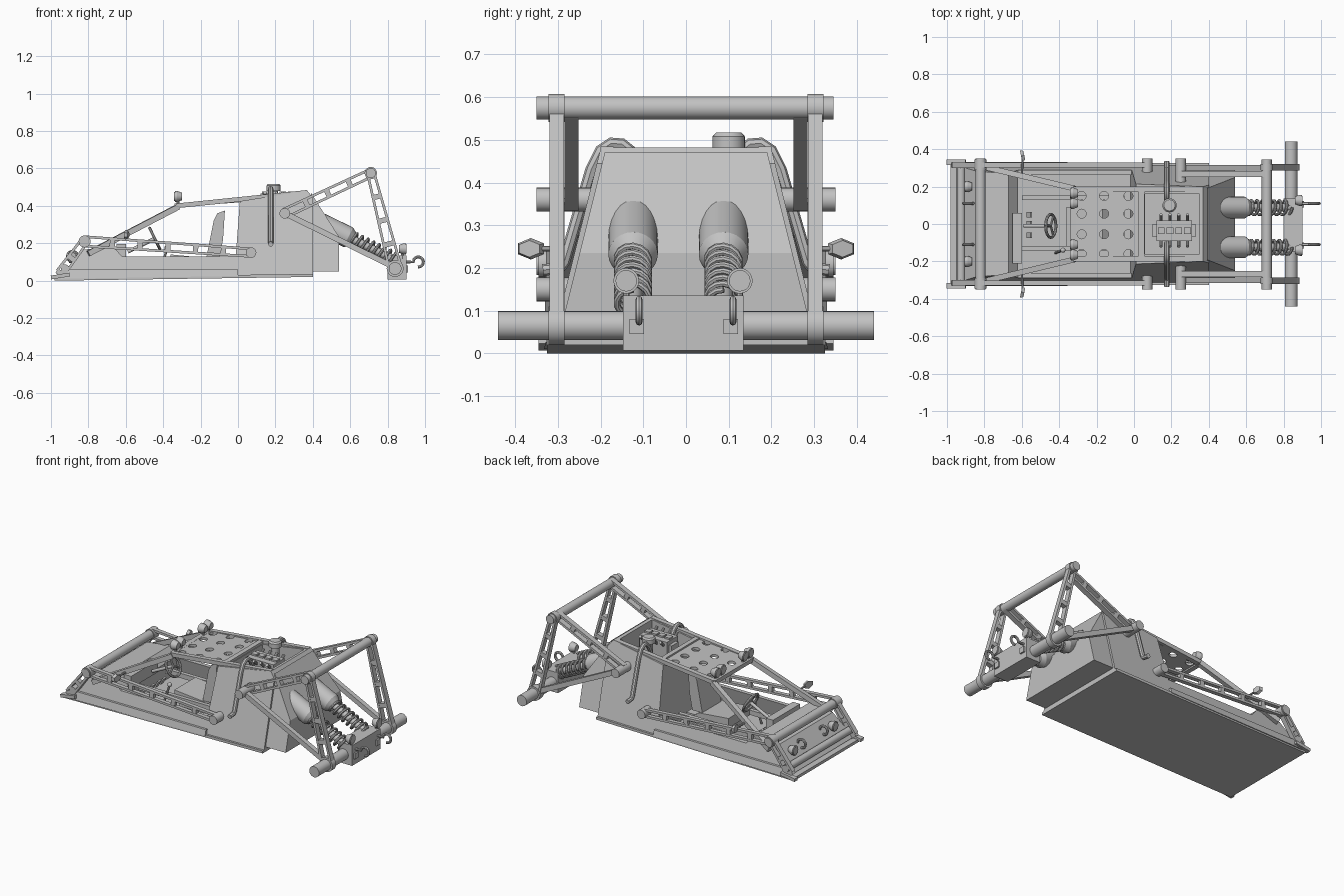
import bpy, bmesh, math
from mathutils import Vector, Matrix

if "Cube" in bpy.data.objects:
    bpy.data.objects.remove(bpy.data.objects["Cube"])

grey = bpy.data.materials.new("plain grey")
grey.diffuse_color = (0.54, 0.54, 0.54, 1)
grey.use_nodes = True
grey.node_tree.nodes["Principled BSDF"].inputs["Base Color"].default_value = grey.diffuse_color
SIDES = (-1, 1)


def finish(bm, name, smooth=True):
    bmesh.ops.recalc_face_normals(bm, faces=bm.faces)
    me = bpy.data.meshes.new(name)
    bm.to_mesh(me)
    bm.free()
    ob = bpy.data.objects.new(name, me)
    bpy.context.collection.objects.link(ob)
    me.materials.append(grey)
    bpy.ops.object.select_all(action='DESELECT')
    bpy.context.view_layer.objects.active = ob
    ob.select_set(True)
    if smooth:
        bpy.ops.object.shade_smooth_by_angle(angle=math.radians(32))
    return ob


def box(bm, x0, x1, y0, y1, z0, z1):
    m = Matrix.Translation(((x0 + x1) / 2, (y0 + y1) / 2, (z0 + z1) / 2))
    bmesh.ops.create_cube(bm, size=1, matrix=m @ Matrix.Diagonal((x1 - x0, y1 - y0, z1 - z0, 1)))


def bar(bm, p, q, w, h):
    """Square bar from p to q: w sideways, h upward."""
    p, q = Vector(p), Vector(q)
    d = (q - p).normalized()
    side = Vector((0, 0, 1)).cross(d).normalized()
    r = Matrix((d, side, d.cross(side))).transposed().to_4x4()
    bmesh.ops.create_cube(bm, size=1, matrix=Matrix.Translation((p + q) / 2) @ r
                          @ Matrix.Diagonal(((q - p).length, w, h, 1)))


def tube(bm, p, q, r, n=24, r2=None):
    p, q = Vector(p), Vector(q)
    rot = (q - p).to_track_quat('Z', 'Y').to_matrix().to_4x4()
    bmesh.ops.create_cone(bm, cap_ends=True, segments=n, radius1=r, radius2=r if r2 is None else r2,
                          depth=(q - p).length, matrix=Matrix.Translation((p + q) / 2) @ rot)


def half(z):
    """Half width of the tapering bodywork at height z."""
    return 0.315 - (z - 0.02) * 0.25


def prism(bm, prof, outer, inner):
    """Side profile (x, z) swept between two y functions of z."""
    a = [bm.verts.new((x, outer(z), z)) for x, z in prof]
    b = [bm.verts.new((x, inner(z), z)) for x, z in prof]
    bm.faces.new(a)
    bm.faces.new(b[::-1])
    n = len(prof)
    for i in range(n):
        j = (i + 1) % n
        bm.faces.new((a[i], b[i], b[j], a[j]))


def truss(bm, p, q, y, h0, h1, w, rungs):
    """Two rails and cross rungs between (x, z) points p and q."""
    p, q = Vector((p[0], y, p[1])), Vector((q[0], y, q[1]))
    d = (q - p).normalized()
    n = Vector((-d.z, 0, d.x))
    for s in SIDES:
        bar(bm, p + n * s * h0 / 2, q + n * s * h1 / 2, w, 0.014)
    for i in range(rungs + 1):
        t = i / rungs
        c, h = p.lerp(q, t), h0 + (h1 - h0) * t
        bar(bm, c - d * 0.014, c + d * 0.014, w * 0.9, h)


def wire(name, pts, r):
    cu = bpy.data.curves.new(name, 'CURVE')
    cu.dimensions, cu.bevel_depth, cu.bevel_resolution, cu.use_fill_caps = '3D', r, 2, True
    sp = cu.splines.new('POLY')
    sp.points.add(len(pts) - 1)
    for v, c in zip(sp.points, pts):
        v.co = (*c, 1)
    ob = bpy.data.objects.new(name, cu)
    bpy.context.collection.objects.link(ob)
    cu.materials.append(grey)
    bpy.ops.object.select_all(action='DESELECT')
    bpy.context.view_layer.objects.active = ob
    ob.select_set(True)
    bpy.ops.object.convert(target='MESH')
    bpy.ops.object.shade_smooth_by_angle(angle=math.radians(40))


def cut(ob, bm):
    tool = finish(bm, "cutter", False)
    tool.hide_render = True
    bpy.context.view_layer.objects.active = ob
    m = ob.modifiers.new("cut", 'BOOLEAN')
    m.operation, m.object, m.solver = 'DIFFERENCE', tool, 'EXACT'
    bpy.ops.object.modifier_apply(modifier="cut")
    bpy.data.objects.remove(tool)


# floor pan, nose and cockpit sills
bm = bmesh.new()
prism(bm, [(-0.98, 0.0), (-0.98, 0.018), (0.40, 0.036), (0.40, 0.02)], lambda z: 0.325, lambda z: -0.325)
finish(bm, "floor_pan", False)
bm = bmesh.new()
prism(bm, [(-0.95, 0.025), (-0.83, 0.165), (-0.67, 0.185), (-0.62, 0.13), (-0.62, 0.025)], half, lambda z: -half(z))
finish(bm, "nose", False)
bm = bmesh.new()
for s in SIDES:
    prism(bm, [(-0.63, 0.025), (-0.63, 0.13), (-0.01, 0.13), (-0.01, 0.025)],
          lambda z: s * half(z), lambda z: s * (half(z) - 0.025))
    prism(bm, [(-0.95, 0.01), (-0.91, 0.06), (0.0, 0.06), (0.0, 0.025)],
          lambda z: s * (half(z) + 0.015), lambda z: s * (half(z) - 0.01))
finish(bm, "cockpit_sills", False)

# rear body with engine bay, tail
bm = bmesh.new()
prism(bm, [(-0.02, 0.025), (0.01, 0.425), (0.37, 0.482), (0.40, 0.445), (0.40, 0.025)], half, lambda z: -half(z))
body = finish(bm, "rear_body", False)
bm = bmesh.new()
box(bm, 0.06, 0.35, -0.16, 0.16, 0.36, 0.7)
cut(body, bm)
bm = bmesh.new()
prism(bm, [(0.39, 0.05), (0.39, 0.47), (0.54, 0.235), (0.54, 0.05)],
      lambda z: half(z) - 0.012, lambda z: 0.012 - half(z))
finish(bm, "tail", False)

# perforated roof panel
bm = bmesh.new()
prism(bm, [(-0.33, 0.395), (-0.33, 0.41), (0.03, 0.438), (0.03, 0.42)], lambda z: 0.18, lambda z: -0.18)
roof = finish(bm, "roof_panel", False)
bm = bmesh.new()
for x in (-0.28, -0.16, -0.03):
    for y in (0.15, 0.055, -0.055, -0.16):
        tube(bm, (x, y, 0.3), (x, y, 0.5), 0.024, 20)
cut(roof, bm)

# cage bars
bm = bmesh.new()
for s in SIDES:
    bar(bm, (-0.80, s * 0.305, 0.145), (-0.32, s * 0.19, 0.395), 0.03, 0.03)
    bar(bm, (-0.33, s * 0.185, 0.40), (0.37, s * 0.185, 0.472), 0.03, 0.025)
bar(bm, (-0.325, -0.19, 0.40), (-0.325, 0.19, 0.40), 0.03, 0.025)
bar(bm, (0.04, -0.19, 0.435), (0.04, 0.19, 0.435), 0.03, 0.025)
finish(bm, "cage_bars", False)

# front frame
bm = bmesh.new()
tube(bm, (-0.82, -0.35, 0.21), (-0.82, 0.35, 0.21), 0.027)
tube(bm, (-0.925, -0.33, 0.065), (-0.925, 0.33, 0.065), 0.022)
for s in SIDES:
    truss(bm, (-0.95, 0.04), (-0.83, 0.2), s * 0.315, 0.045, 0.035, 0.03, 2)
    bar(bm, (-1.0, s * 0.33, 0.017), (-0.90, s * 0.33, 0.033), 0.03, 0.02)
finish(bm, "front_frame")

# side arms with pivots
bm = bmesh.new()
for s in SIDES:
    truss(bm, (-0.82, 0.21), (0.07, 0.15), s * 0.315, 0.05, 0.04, 0.026, 6)
    tube(bm, (0.07, s * 0.26, 0.15), (0.07, s * 0.35, 0.15), 0.028)
    tube(bm, (-0.82, s * 0.29, 0.21), (-0.82, s * 0.345, 0.21), 0.032)
finish(bm, "side_arms")

# rear suspension frame
bm = bmesh.new()
tube(bm, (0.71, -0.35, 0.575), (0.71, 0.345, 0.575), 0.027)
tube(bm, (0.84, -0.44, 0.065), (0.84, 0.44, 0.065), 0.034)
for s in SIDES:
    tube(bm, (0.25, s * 0.2, 0.36), (0.25, s * 0.35, 0.36), 0.028)
    truss(bm, (0.25, 0.36), (0.71, 0.575), s * 0.268, 0.045, 0.04, 0.033, 4)
    truss(bm, (0.71, 0.575), (0.84, 0.07), s * 0.303, 0.035, 0.065, 0.034, 4)
    bar(bm, (0.25, s * 0.30, 0.36), (0.84, s * 0.30, 0.07), 0.03, 0.03)
    tube(bm, (0.71, s * 0.285, 0.575), (0.71, s * 0.322, 0.575), 0.033)
    tube(bm, (0.84, s * 0.285, 0.065), (0.84, s * 0.322, 0.065), 0.045)
finish(bm, "rear_frame")
bm = bmesh.new()
box(bm, 0.80, 0.90, -0.147, 0.135, 0.007, 0.135)
for y in (-0.115, 0.105):
    box(bm, 0.89, 0.91, y - 0.017, y + 0.017, 0.045, 0.08)
finish(bm, "rear_box", False)

# shock absorbers: housing, rod and spring
for y in (-0.124, 0.088):
    a, b, c = Vector((0.44, y, 0.305)), Vector((0.59, y, 0.232)), Vector((0.83, y, 0.115))
    bm = bmesh.new()
    tube(bm, a, b, 0.058, 24)
    tube(bm, b, b.lerp(c, 0.1), 0.058, 24, 0.04)
    tube(bm, b, c, 0.022, 12)
    finish(bm, "shock_absorber")
    d = (c - b).normalized()
    n = Vector((-d.z, 0, d.x))
    pts = [b.lerp(c, i / 112) + 0.038 * (n * math.cos(i * math.tau / 14)
           + Vector((0, 1, 0)) * math.sin(i * math.tau / 14)) for i in range(113)]
    wire("shock_spring", pts, 0.008)

# lamps on roof, nose and tail
bm = bmesh.new()
lamps = [(-0.32, y, 0.45, -1) for y in (-0.165, -0.11, 0.11, 0.165)]
lamps += [(-0.885, s * 0.2, 0.125, -1) for s in SIDES]
lamps += [(0.88, -0.14, 0.17, 1), (0.88, 0.126, 0.17, 1)]
for x, y, z, d in lamps:
    tube(bm, (x - d * 0.02, y, z), (x + d * 0.005, y, z), 0.02, 20, 0.03)
    tube(bm, (x + d * 0.005, y, z), (x + d * 0.018, y, z), 0.03, 20)
    tube(bm, (x + d * 0.018, y, z), (x + d * 0.022, y, z), 0.025, 20)
    tube(bm, (x, y, z), (x, y, z - 0.055), 0.008, 8)
finish(bm, "lamps")

# tow hooks front and back
for y in (-0.11, 0.11):
    for x, z, d in ((0.964, 0.1, 1), (-0.885, 0.13, -1)):
        arc = [math.radians(180 - 25 * i) for i in range(12)]
        pts = [(x - d * 0.075, y, z)] + [(x + d * 0.027 * math.cos(t), y, z + 0.027 * math.sin(t)) for t in arc]
        wire("tow_hook", pts, 0.008)

# engine, air intake and exhausts
bm = bmesh.new()
box(bm, 0.12, 0.31, -0.09, 0.02, 0.35, 0.465)
box(bm, 0.10, 0.33, -0.07, 0.0, 0.35, 0.44)
for i in range(4):
    x = 0.145 + i * 0.047
    bar(bm, (x - 0.018, -0.035, 0.468), (x + 0.018, -0.035, 0.468), 0.035, 0.015)
    for s in SIDES:
        tube(bm, (x, -0.035 + s * 0.04, 0.43), (x, -0.035 + s * 0.085, 0.47), 0.009, 10)
finish(bm, "engine")
bm = bmesh.new()
tube(bm, (0.19, 0.1, 0.36), (0.19, 0.1, 0.48), 0.025)
tube(bm, (0.19, 0.1, 0.48), (0.19, 0.1, 0.508), 0.038)
tube(bm, (0.19, 0.1, 0.508), (0.19, 0.1, 0.517), 0.038, 24, 0.03)
finish(bm, "air_intake")
for s in SIDES:
    path = [(0.10, 0.42), (0.125, 0.47), (0.15, 0.49), (0.175, 0.492), (0.20, 0.475),
            (0.222, 0.43), (0.285, 0.215), (0.295, 0.2), (0.335, 0.195)]
    wire("exhaust_pipe", [(0.175, s * y, z) for y, z in path], 0.014)

# seat
bm = bmesh.new()
prism(bm, [(-0.17, 0.12), (-0.13, 0.32), (-0.11, 0.36), (-0.07, 0.375), (-0.08, 0.22), (-0.10, 0.12)],
      lambda z: 0.08, lambda z: -0.11)
prism(bm, [(-0.36, 0.08), (-0.36, 0.14), (-0.15, 0.12), (-0.10, 0.08)], lambda z: 0.09, lambda z: -0.12)
box(bm, -0.34, -0.05, -0.10, 0.07, 0.02, 0.09)
finish(bm, "seat", False)

# dashboard, pedals, lever, seat rails
bm = bmesh.new()
box(bm, -0.65, -0.60, -0.21, 0.06, 0.12, 0.195)
for y in (-0.06, 0.0, 0.05):
    bar(bm, (-0.57, y, 0.06), (-0.55, y, 0.1), 0.03, 0.01)
tube(bm, (-0.42, -0.155, 0.03), (-0.38, -0.14, 0.17), 0.007, 8)
bmesh.ops.create_icosphere(bm, subdivisions=2, radius=0.014, matrix=Matrix.Translation((-0.38, -0.14, 0.175)))
for y in (-0.13, 0.14):
    bar(bm, (-0.60, y, 0.10), (-0.05, y, 0.10), 0.025, 0.03)
finish(bm, "cockpit_controls")

# steering wheel
hub, axis = Vector((-0.445, -0.01, 0.225)), Vector((0.9, 0, 0.44)).normalized()
up, side = Vector((-axis.z, 0, axis.x)), Vector((0, 1, 0))
ring = [hub + 0.062 * (up * math.cos(t) + side * math.sin(t)) for t in [i * math.tau / 28 for i in range(29)]]
wire("steering_wheel_rim", ring, 0.008)
bm = bmesh.new()
tube(bm, hub - axis * 0.16, hub, 0.01, 12)
for t in (0, 2.09, 4.19):
    tube(bm, hub, hub + 0.06 * (up * math.cos(t) + side * math.sin(t)), 0.006, 8)
finish(bm, "steering_column")

# mirrors
bm = bmesh.new()
for s in SIDES:
    m = Matrix.Translation((-0.595, s * 0.365, 0.245)) @ Matrix.Rotation(s * 0.2, 4, 'Z')
    bmesh.ops.create_cone(bm, cap_ends=True, segments=6, radius1=0.036, radius2=0.028, depth=0.018,
                          matrix=m @ Matrix.Diagonal((1, 1, 0.7, 1)) @ Matrix.Rotation(math.pi / 2, 4, 'Y')
                          @ Matrix.Rotation(math.pi / 2, 4, 'Z'))
    tube(bm, (-0.60, s * 0.255, 0.245), (-0.595, s * 0.36, 0.245), 0.006, 8)
finish(bm, "mirrors", False)
